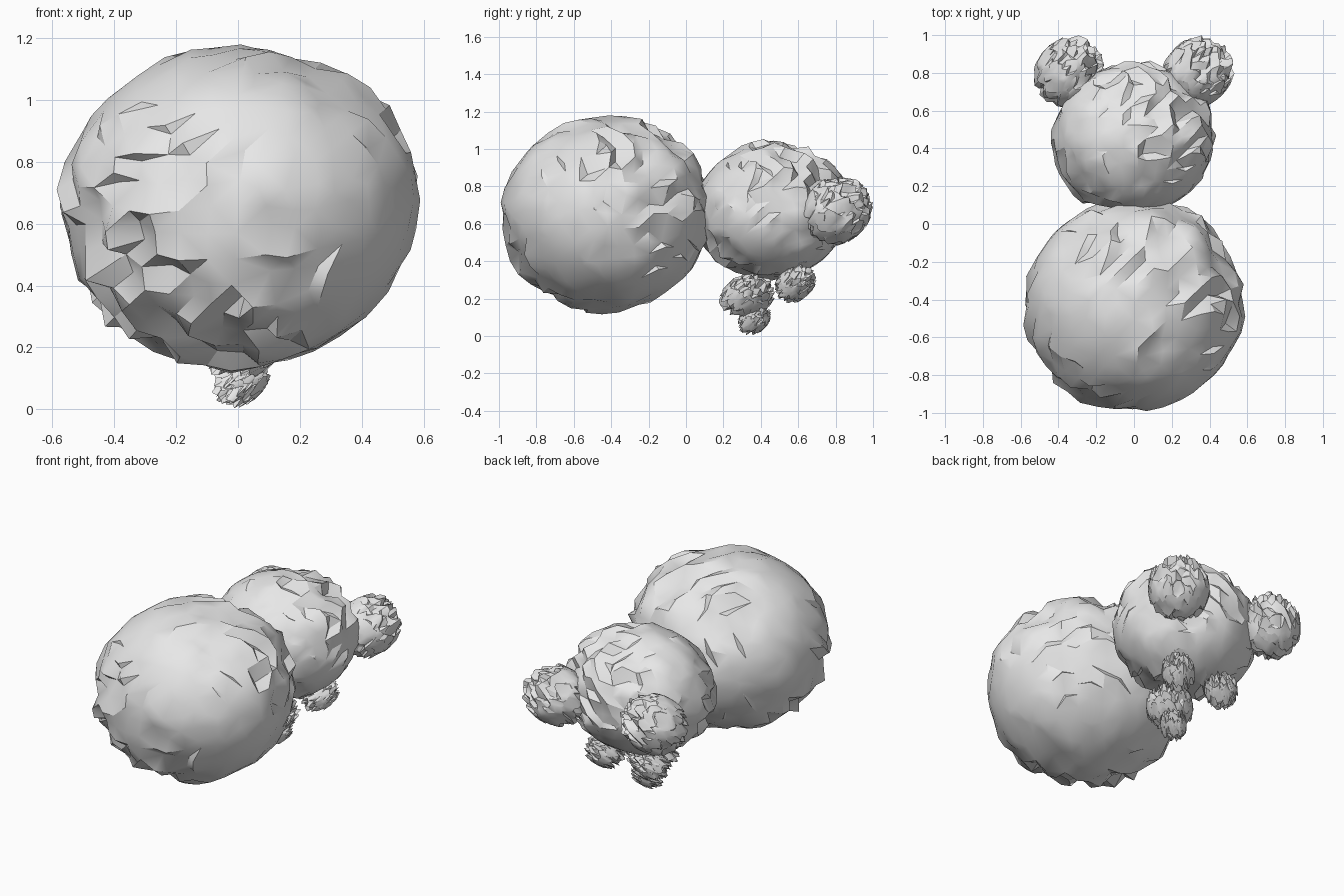
import bpy, bmesh, math, random
from mathutils import Vector

cube = bpy.data.objects.get("Cube")
if cube:
    bpy.data.objects.remove(cube, do_unlink=True)

# One plain snow grey for every part
snow = bpy.data.materials.new("snow_grey")
snow.use_nodes = True
GREY = (0.8, 0.8, 0.8, 1.0)
snow.diffuse_color = GREY
snow.node_tree.nodes["Principled BSDF"].inputs["Base Color"].default_value = GREY


def snowball(name, centre, radii, rough, seed):
    """Rounded cube grid whose vertices slide randomly along one shared diagonal."""
    rng = random.Random(seed)
    bm = bmesh.new()
    bmesh.ops.create_cube(bm, size=2.0)
    bmesh.ops.subdivide_edges(bm, edges=bm.edges[:], cuts=9, use_grid_fill=True)
    for v in bm.verts:
        # Even angular spacing over each cube side
        n = Vector([math.tan(c * math.pi / 4) for c in v.co]).normalized()
        slide = rng.uniform(-rough, rough)
        v.co = Vector([n[i] * radii[i] + slide for i in range(3)])
    # Split the bent quads so the crumbled areas break into shards
    bmesh.ops.triangulate(bm, faces=bm.faces[:])
    mesh = bpy.data.meshes.new(name)
    bm.to_mesh(mesh)
    bm.free()
    mesh.materials.append(snow)
    obj = bpy.data.objects.new(name, mesh)
    obj.location = centre
    bpy.context.collection.objects.link(obj)
    # Smooth where the slide runs along the surface, crisp where it crumbles
    bpy.ops.object.select_all(action="DESELECT")
    obj.select_set(True)
    bpy.context.view_layer.objects.active = obj
    bpy.ops.object.shade_smooth_by_angle(angle=math.radians(30))


# Large body and head
snowball("body", (0, -0.425, 0.655), (0.575, 0.557, 0.515), 0.026, 1)
snowball("head", (0, 0.455, 0.67), (0.425, 0.4, 0.365), 0.023, 2)

# Snout and nose below the head
snowball("snout", (0.01, 0.33, 0.215), (0.135, 0.135, 0.105), 0.022, 3)
snowball("nose", (0.01, 0.365, 0.087), (0.075, 0.075, 0.065), 0.022, 4)

# Paired ears and eyes
for side, sx in (("left", 1), ("right", -1)):
    snowball(side + "_ear", (sx * 0.34, 0.805, 0.67), (0.177, 0.177, 0.17), 0.02, 6 + sx)
    snowball(side + "_eye", (sx * 0.16, 0.585, 0.28), (0.095, 0.095, 0.085), 0.022, 9 + sx)
